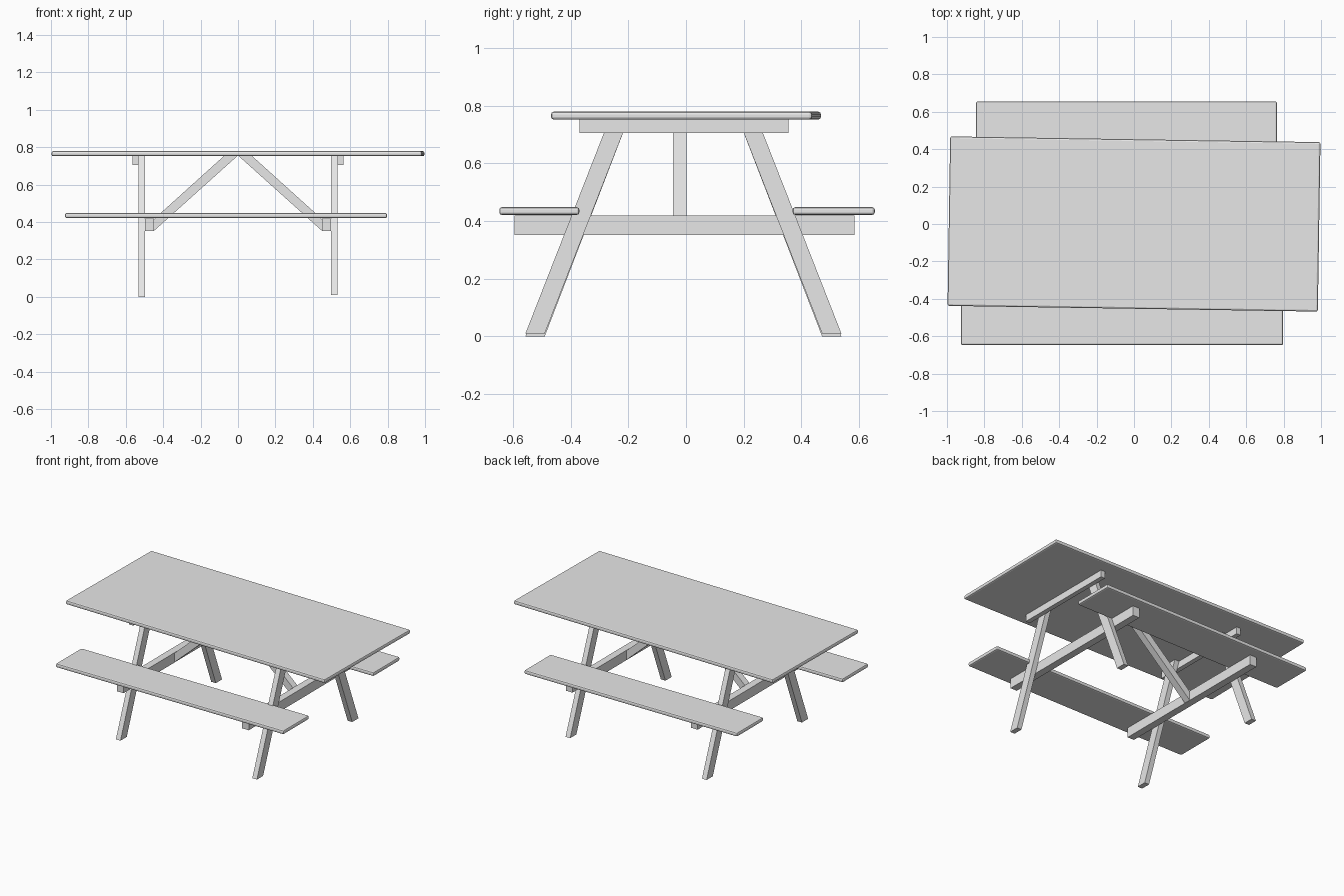
import bpy
import bmesh
from mathutils import Vector

cube = bpy.data.objects.get("Cube")
if cube:
    bpy.data.objects.remove(cube, do_unlink=True)

grey = bpy.data.materials.new("plain_grey")
grey.use_nodes = True
colour = (0.8, 0.8, 0.8, 1.0)
grey.diffuse_color = colour
grey.node_tree.nodes["Principled BSDF"].inputs["Base Color"].default_value = colour


def prism(name, outline, extrude):
    """Extrude a planar outline along a vector into a solid part."""
    bm = bmesh.new()
    face = bm.faces.new([bm.verts.new(p) for p in outline])
    result = bmesh.ops.extrude_face_region(bm, geom=[face])
    moved = [v for v in result["geom"] if isinstance(v, bmesh.types.BMVert)]
    bmesh.ops.translate(bm, verts=moved, vec=Vector(extrude))
    bmesh.ops.recalc_face_normals(bm, faces=bm.faces)
    mesh = bpy.data.meshes.new(name)
    bm.to_mesh(mesh)
    bm.free()
    mesh.materials.append(grey)
    obj = bpy.data.objects.new(name, mesh)
    bpy.context.collection.objects.link(obj)
    return obj


def box(name, x, y, z):
    outline = [(x[0], y[0], z[0]), (x[1], y[0], z[0]),
               (x[1], y[1], z[0]), (x[0], y[1], z[0])]
    return prism(name, outline, (0, 0, z[1] - z[0]))


def board(name, x, y, z, turn=0.0):
    """Flat plank with softened edges."""
    obj = box(name, x, y, z)
    obj.rotation_euler.z = turn
    bevel = obj.modifiers.new("soft_edges", "BEVEL")
    bevel.width = 0.009
    bevel.segments = 2
    return obj


# Table top, set very slightly askew, and the two benches
board("table_top", (-0.99, 0.99), (-0.453, 0.453), (0.752, 0.779), -0.0155)
board("front_bench", (-0.925, 0.797), (-0.648, -0.37), (0.421, 0.448))
board("back_bench", (-0.845, 0.765), (0.37, 0.655), (0.421, 0.448))

for side, s in (("left", 1), ("right", -1)):
    # Beams: one under the top outside the legs, one under the benches inside
    box(side + "_top_beam", sorted((s * 0.532, s * 0.564)),
        (-0.37, 0.355), (0.705, 0.756))
    box(side + "_bench_beam", sorted((s * 0.448, s * 0.498)),
        (-0.595, 0.585), (0.352, 0.419))

    # Splayed legs
    foot = 0.01 if s > 0 else 0.0
    for end, e, shift in (("front", -1, 0.0), ("back", 1, -0.018)):
        outline = [(s * 0.498, e * (y + shift), z) for y, z in
                   ((0.49, foot), (0.557, foot), (0.265, 0.756), (0.199, 0.756))]
        prism(f"{end}_{side}_leg", outline, (s * 0.035, 0, 0))

    # Diagonal brace from the middle of the top to the bench beam
    outline = [(s * x, -0.045, z) for x, z in
               ((0, 0.756), (0.072, 0.756), (0.45, 0.415), (0.45, 0.352))]
    prism(side + "_brace", outline, (0, 0.047, 0))
